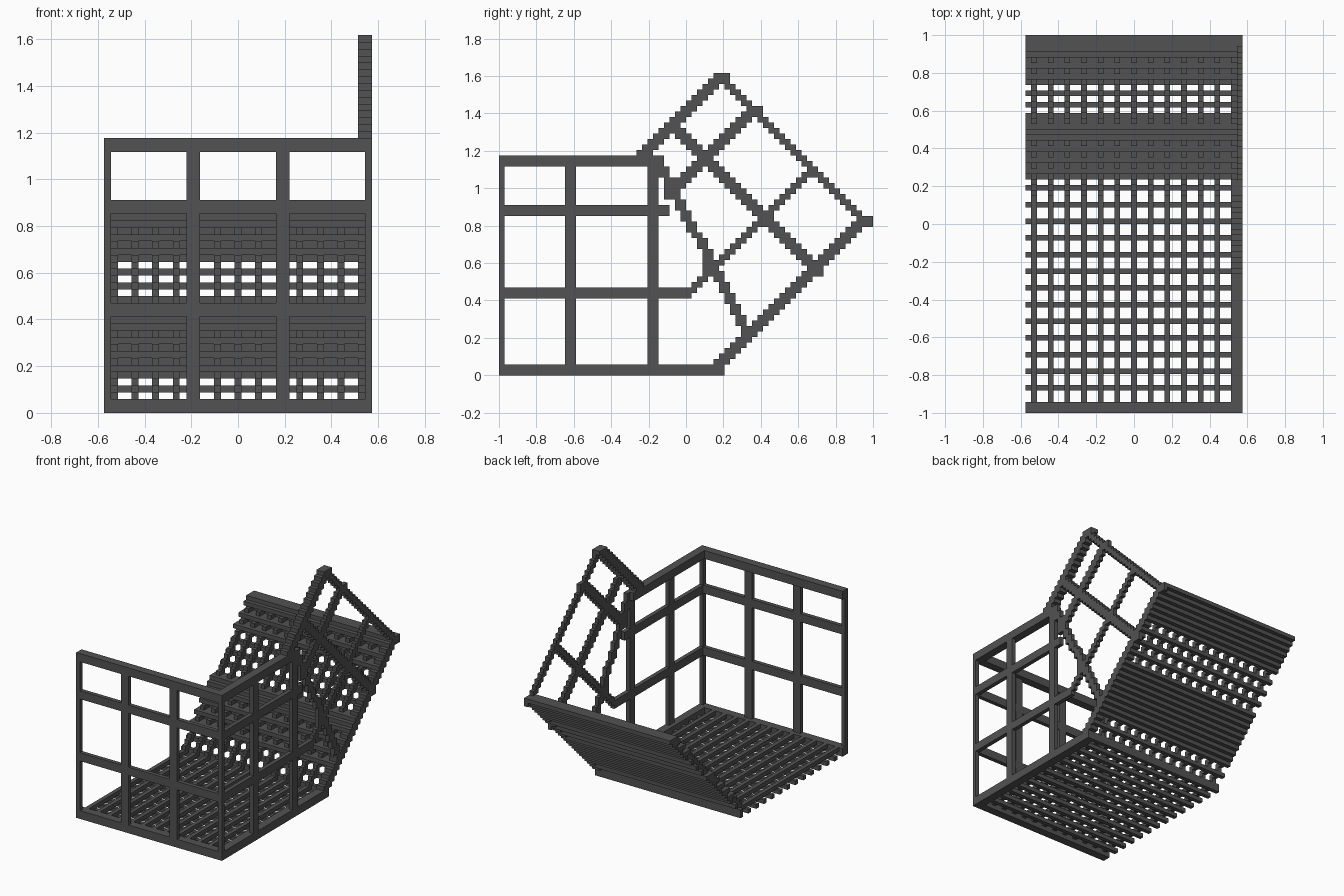
import bpy
import bmesh
from mathutils import Vector

if "Cube" in bpy.data.objects:
    bpy.data.objects.remove(bpy.data.objects["Cube"])

V = 1 / 34                 # size of one block
W, SPLIT = 39, 37          # cage width and inner face of the side rails, in blocks

mat = bpy.data.materials.new("dark_iron")
mat.use_nodes = True
IRON = (0.085, 0.085, 0.085, 1)
mat.diffuse_color = IRON
mat.node_tree.nodes["Principled BSDF"].inputs["Base Color"].default_value = IRON


def build(name, boxes):
    """One object from boxes (x0, x1, y0, y1, z0, z1) in block units."""
    bm = bmesh.new()
    for x0, x1, y0, y1, z0, z1 in boxes:
        verts = bmesh.ops.create_cube(bm, size=1)["verts"]
        size = Vector((x1 - x0, y1 - y0, z1 - z0))
        mid = Vector((x0 + x1 - W, y0 + y1 - 68, z0 + z1)) / 2
        for v in verts:
            v.co = Vector((a * s + c for a, s, c in zip(v.co, size, mid))) * V
    mesh = bpy.data.meshes.new(name)
    bm.to_mesh(mesh)
    bm.free()
    mesh.materials.append(mat)
    obj = bpy.data.objects.new(name, mesh)
    bpy.context.collection.objects.link(obj)


def rising(x0, x1, lo, hi, z0, z1):
    """Stepped bar climbing to the back; z - y stays between lo and hi."""
    return [(x0, x1, z - hi, min(z - lo + 1, 68), z, z + 1) for z in range(z0, z1)]


def falling(x0, x1, lo, hi, z0, z1):
    """Stepped bar dropping to the back; z + y stays between lo and hi."""
    return [(x0, x1, lo - z, hi - z + 1, z, z + 1) for z in range(z0, z1)]


# Front wall: thick top and bottom rails, thin posts and crossbars
build("front_rails", [(0, W, 0, 2, z, z + 2) for z in (0, 38)])
build("front_posts", [(x0, x1, 0, 1, 2, 38)
                      for x0, x1 in ((0, 1), (12, 14), (25, 27), (38, 39))])
build("front_crossbars", [(0, W, 0, 1, z, z + 2) for z in (14, 29)])

# Upright part of the side wall
build("side_rails", [(SPLIT, W, 2, 41, 0, 2), (SPLIT, W, 2, 29, 38, 40)])
build("side_posts", [(38, W, y, y + 2, 2, 38) for y in (12, 27)])
build("side_crossbars", [(38, W, 1, 34, 14, 16), (38, W, 1, 31, 29, 31)])

# Tilted part of the side wall: outer frame
build("tilted_top_rail", rising(SPLIT, W, 13, 15, 40, 55))
build("tilted_bottom_rail", rising(SPLIT, W, -39, -37, 2, 29))
build("tilted_back_bar", falling(38, W, 93, 94, 27, 55))

# Tilted part of the side wall: inner bars and the slanted joint
build("tilted_long_bar", falling(38, W, 75, 77, 19, 46))
build("tilted_upper_crossbar", rising(38, W, 1, 3, 33, 49))
build("tilted_lower_crossbar", rising(38, W, -20, -19, 14, 38))
joint = []
for z in range(7, 40):
    y = round(28 + (38.4 - z) / 1.92)
    joint.append((38, W, y, y + 2, z, z + 1))
build("slanted_joint", joint)
build("joint_nodes", [(38, W, y, y + 3, z, z + 3) for y, z in ((30, 32), (37, 18), (56, 18))])

# Floor grate: cross rods below, long rods above
ROD_X = range(1, 36, 3)
build("floor_cross_rods", [(0, SPLIT, y, y + 1, 0, 1) for y in range(4, 41, 3)])
build("floor_long_rods", [(x, x + 1, 2, 40, 1, 2) for x in ROD_X])

# Sloped back grate: open bands alternate with closely packed bands
cross = []
for z in range(1, 29):
    low_band, high_band = 5 <= z <= 14, z >= 22
    front_row = (low_band and z % 2 == 0) or (high_band and z % 2 == 1) or z in (13, 28)
    if front_row:
        cross.append((0, SPLIT, z + 37, min(z + 40, 68), z, z + 1))
    elif low_band or high_band or z in (1, 3, 16, 18, 20):
        cross.append((0, SPLIT, z + 39, z + 40, z, z + 1))
build("slope_cross_rods", cross)
build("slope_long_rods", [b for x in ROD_X for b in rising(x, x + 1, -38, -37, 1, 29)])
